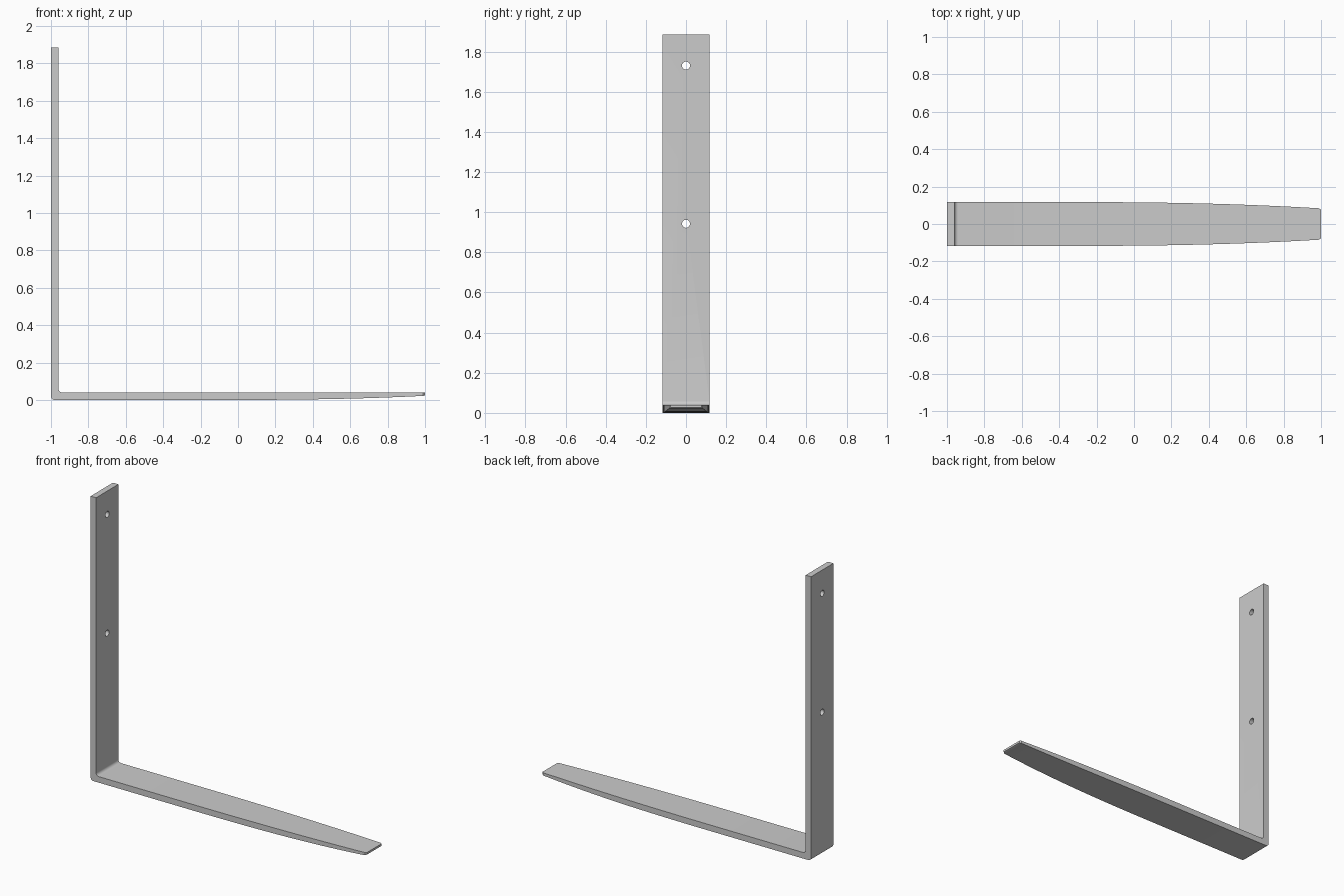
import bpy, bmesh
from math import sin, cos, pi

cube = bpy.data.objects.get("Cube")
if cube:
    bpy.data.objects.remove(cube, do_unlink=True)

HEIGHT, HALF, THICK, BEND = 1.885, 0.117, 0.04, 0.02

# One plain grey metal
steel = bpy.data.materials.new("grey steel")
steel.use_nodes = True
grey = (0.6, 0.6, 0.6, 1)
steel.diffuse_color = grey
steel.node_tree.nodes["Principled BSDF"].inputs["Base Color"].default_value = grey

# Stations along the bar: (outer x, outer z, inner x, inner z, half width)
stations = [(-1, HEIGHT, -1 + THICK, HEIGHT, HALF)]

# Rounded heel between shank and blade
for i in range(7):
    a = pi + i / 6 * pi / 2
    stations.append((-1 + BEND * (1 + cos(a)), BEND * (1 + sin(a)),
                     -1 + THICK + BEND * (1 + cos(a)),
                     THICK + BEND * (1 + sin(a)), HALF))

# Blade narrows and thins along a gentle curve to the tip
STEPS = 20
for i in range(STEPS + 1):
    t = i / STEPS
    x = -0.3 + 1.29 * t
    stations.append((x, 0.022 * t ** 3, x, THICK, HALF - 0.033 * t ** 2.3))
stations.append((1, 0.026, 1, THICK, 0.076))

# Skin the stations into a closed bar
bm = bmesh.new()
rings = []
for ox, oz, ix, iz, w in stations:
    corners = ((ox, -w, oz), (ox, w, oz), (ix, w, iz), (ix, -w, iz))
    rings.append([bm.verts.new(c) for c in corners])
for a, b in zip(rings, rings[1:]):
    for k in range(4):
        n = (k + 1) % 4
        bm.faces.new((a[k], a[n], b[n], b[k]))
bm.faces.new(rings[0])
bm.faces.new(rings[-1])
bmesh.ops.recalc_face_normals(bm, faces=bm.faces)
mesh = bpy.data.meshes.new("fork_arm")
bm.to_mesh(mesh)
bm.free()
arm = bpy.data.objects.new("fork_arm", mesh)
mesh.materials.append(steel)
bpy.context.collection.objects.link(arm)

# Two mounting holes through the shank
for name, z in (("upper_hole_cutter", 1.73), ("middle_hole_cutter", 0.942)):
    bpy.ops.mesh.primitive_cylinder_add(vertices=32, radius=0.02, depth=0.2,
                                        location=(-0.98, 0, z),
                                        rotation=(0, pi / 2, 0))
    cutter = bpy.context.object
    cutter.name = name
    cutter.data.materials.append(steel)
    cutter.hide_render = True
    cutter.hide_viewport = True
    cut = arm.modifiers.new("hole", "BOOLEAN")
    cut.operation = "DIFFERENCE"
    cut.solver = "EXACT"
    cut.object = cutter

# Smooth curves, sharp edges
bpy.ops.object.select_all(action="DESELECT")
arm.select_set(True)
bpy.context.view_layer.objects.active = arm
bpy.ops.object.shade_smooth_by_angle(angle=pi / 6)
